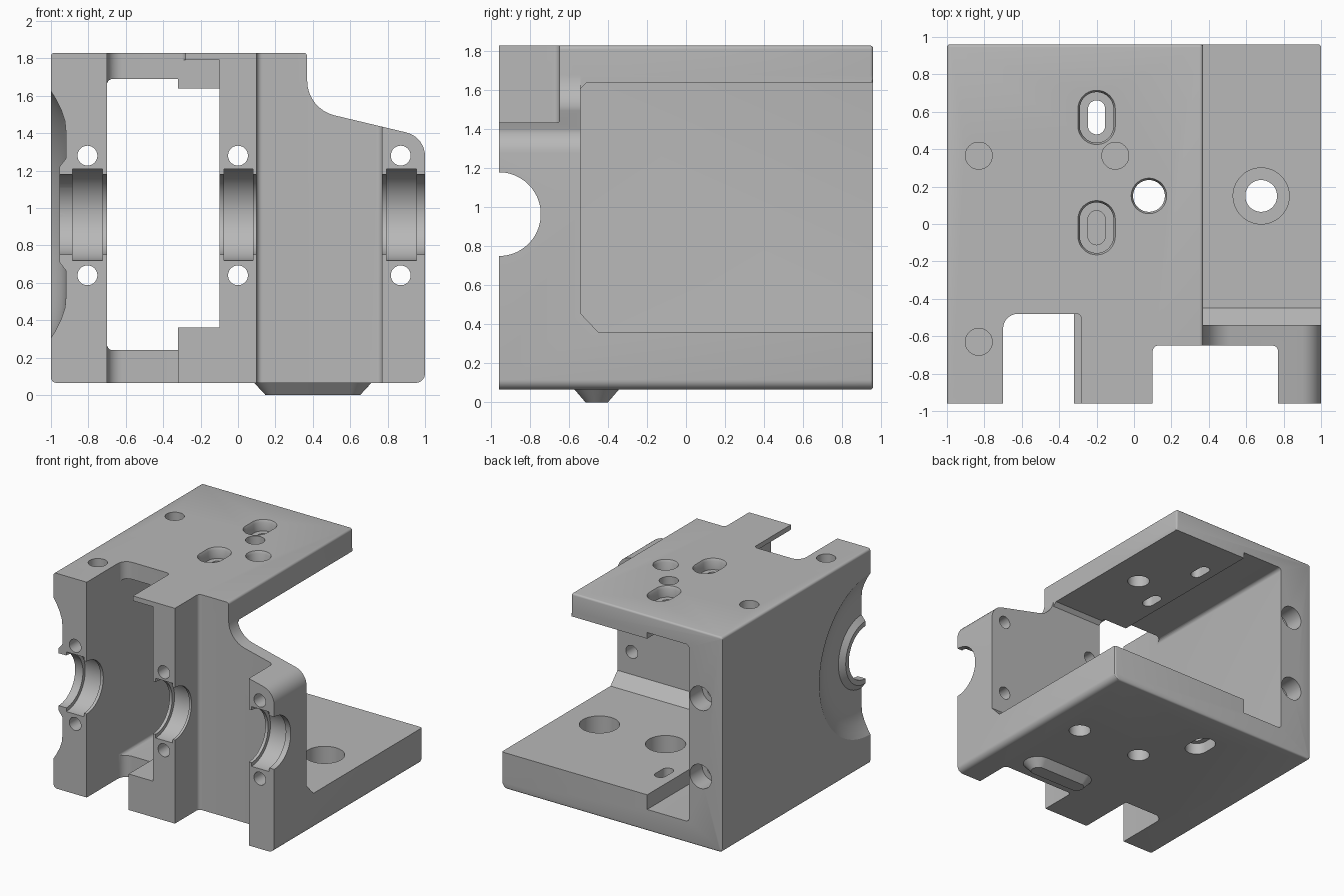
import bpy, bmesh, math
from mathutils import Vector

cube = bpy.data.objects.get("Cube")
if cube:
    bpy.data.objects.remove(cube, do_unlink=True)

grey = bpy.data.materials.new("machined_grey")
grey.use_nodes = True
GREY = (0.48, 0.48, 0.48, 1)
grey.diffuse_color = GREY
grey.node_tree.nodes["Principled BSDF"].inputs["Base Color"].default_value = GREY


def place(axis, u, v, h):
    """Map a flat point (u, v) at height h along an axis into 3D."""
    return {"x": (h, u, v), "y": (u, h, v), "z": (u, v, h)}[axis]


def loft(name, axis, levels):
    """Solid through outlines given as (height, points)."""
    bm = bmesh.new()
    rings = [[bm.verts.new(place(axis, u, v, h)) for u, v in pts] for h, pts in levels]
    n = len(rings[0])
    for a, b in zip(rings, rings[1:]):
        for i in range(n):
            j = (i + 1) % n
            bm.faces.new((a[i], a[j], b[j], b[i]))
    bm.faces.new(rings[0])
    bm.faces.new(rings[-1])
    bmesh.ops.recalc_face_normals(bm, faces=bm.faces)
    mesh = bpy.data.meshes.new(name)
    bm.to_mesh(mesh)
    bm.free()
    mesh.materials.append(grey)
    obj = bpy.data.objects.new(name, mesh)
    bpy.context.collection.objects.link(obj)
    return obj


def rounded(corners, steps=8):
    """Polygon from (u, v, fillet radius) corners."""
    out = []
    for i, (u, v, r) in enumerate(corners):
        p = Vector((u, v))
        if not r:
            out.append((u, v))
            continue
        d1 = (Vector(corners[i - 1][:2]) - p).normalized()
        d2 = (Vector(corners[(i + 1) % len(corners)][:2]) - p).normalized()
        half = d1.angle(d2) / 2
        c = p + (d1 + d2).normalized() * r / math.sin(half)
        s = p + d1 * r / math.tan(half) - c
        e = p + d2 * r / math.tan(half) - c
        turn = math.atan2(s.x * e.y - s.y * e.x, s.dot(e))
        for k in range(steps + 1):
            a = turn * k / steps
            out.append((c.x + s.x * math.cos(a) - s.y * math.sin(a),
                        c.y + s.x * math.sin(a) + s.y * math.cos(a)))
    return out


def stadium(u, v, r, hu=0, hv=0, n=64):
    """Circle or slot outline, stretched by hu or hv."""
    pts = []
    for k in range(n):
        a = 2 * math.pi * (k + 0.5) / n
        c, s = math.cos(a), math.sin(a)
        pts.append((u + r * c + math.copysign(hu, c), v + r * s + math.copysign(hv, s)))
    return pts


def prism(axis, corners, lo, hi):
    pts = rounded(corners)
    return loft("cutter", axis, [(lo, pts), (hi, pts)])


def rect(axis, u0, u1, v0, v1, lo, hi):
    return prism(axis, [(u0, v0, 0), (u1, v0, 0), (u1, v1, 0), (u0, v1, 0)], lo, hi)


def hole(axis, u, v, steps, hu=0, hv=0):
    """Stepped hole from (height, radius) pairs."""
    return loft("cutter", axis, [(h, stadium(u, v, r, hu, hv)) for h, r in steps])


FLOOR, TOP, FRONT, BACK = 0.065, 1.83, -0.96, 0.96
BORE_Z = 0.965

# Housing outline, with the back rim softened
outline = rounded([(-1, FLOOR, .03), (1, FLOOR, .05), (1, 1.38, .13),
                   (.37, 1.53, .19), (.37, TOP, .02), (-1, TOP, .02)])
body = loft("housing", "y", [(FRONT, outline), (BACK, outline)])
bm = bmesh.new()
bm.from_mesh(body.data)
rim = [e for e in bm.edges if all(v.co.y > BACK - .001 for v in e.verts)]
bmesh.ops.bevel(bm, geom=rim, offset=.015, segments=3, profile=.5, affect="EDGES")
bm.to_mesh(body.data)
bm.free()

cutters = [
    # Long tunnel beside the thick side wall
    prism("y", [(-.7, .24, .03), (-.32, .24, 0), (-.32, 1.69, 0), (-.7, 1.69, .03)], -1.2, 1.2),
    # Main chamber with chamfers against the front wall
    prism("x", [(-.54, .455, 0), (-.45, .36, 0), (1.2, .36, 0), (1.2, 1.64, 0),
                (-.51, 1.64, 0), (-.54, 1.61, 0)], -.4, 1.2),
    rect("z", .37, 1.2, -.54, 1.2, 1, 2.2),
    # Front window, notches in both plates, and the gap under the thin tab
    rect("y", -.5, -.1, .36, 1.64, -1.2, -.4),
    rect("y", -.5, -.1, .9, 1.79, -1.2, -.48),
    prism("z", [(-.7, -1.2, 0), (-.32, -1.2, 0), (-.32, -.48, 0), (-.7, -.48, .08)], -.2, 1),
    prism("z", [(-.7, -1.2, 0), (-.28, -1.2, 0), (-.28, -.48, .03), (-.7, -.48, .08)], .9, 2.2),
    # Recess between the two right-hand bearing posts
    prism("z", [(.1, -1.2, 0), (.77, -1.2, 0), (.77, -.65, .03), (.1, -.65, .03)], -.2, 2.2),
]

# Bearing bore with a groove in each post
bore = [(-1.2, .215)]
for x0, x1 in ((-.885, -.725), (-.075, .08), (.795, .955)):
    bore += [(x0, .215), (x0, .245), (x1, .245), (x1, .215)]
bore.append((1.2, .215))
cutters.append(hole("x", FRONT, BORE_Z, bore))

# Round dish with a raised hub on the outer side wall
dish = [(-1.2, .66), (-1, .66), (-.975, .62), (-.945, .56), (-.925, .5),
        (-.92, .44), (-.92, .3), (-.955, .255), (-.955, .1)]
cutters.append(hole("x", FRONT, BORE_Z, dish))

# Cap bolt holes, counterbored at the back of the side wall
for z in (.64, 1.28):
    for x in (0, .87):
        cutters.append(hole("y", x, z, [(-1.2, .053), (-.3, .053)]))
    cutters.append(hole("y", -.805, z, [(-1.2, .053), (.8, .053), (.8, .098), (1.2, .098)]))

# Top plate: slots, round hole and blind dowel holes
for y in (.57, -.02):
    cutters.append(hole("z", -.2, y, [(1.5, .046), (1.74, .046), (1.74, .09),
                                      (1.81, .09), (TOP, .1), (2, .1)], hv=.045))
cutters.append(hole("z", .08, .15, [(1.5, .085), (1.81, .085), (TOP, .095), (2, .095)]))
for x, y in ((-.83, .365), (-.1, .365), (-.83, -.63)):
    cutters.append(hole("z", x, y, [(1.7, .072), (2, .072)]))

# Base plate: counterbored holes and underside slot
for x in (.08, .68):
    cutters.append(hole("z", x, .15, [(-.1, .085), (.2, .085), (.2, .15), (.6, .15)]))
cutters.append(hole("z", -.2, .57, [(-.1, .09), (.16, .09), (.16, .046), (.6, .046)], hv=.045))

bpy.context.view_layer.objects.active = body
for c in cutters:
    c.hide_render = True
    m = body.modifiers.new("cut", "BOOLEAN")
    m.operation, m.solver, m.object = "DIFFERENCE", "EXACT", c
    bpy.ops.object.modifier_apply(modifier=m.name)
    bpy.data.objects.remove(c, do_unlink=True)

# Tapered locating foot under the front wall
foot = loft("locating_foot", "z", [(0, stadium(.4, -.458, .058, hu=.195)),
                                   (FLOOR + .005, stadium(.4, -.458, .118, hu=.2))])

for obj in (body, foot):
    bpy.ops.object.select_all(action="DESELECT")
    obj.select_set(True)
    bpy.context.view_layer.objects.active = obj
    bpy.ops.object.shade_smooth_by_angle(angle=math.radians(30))
